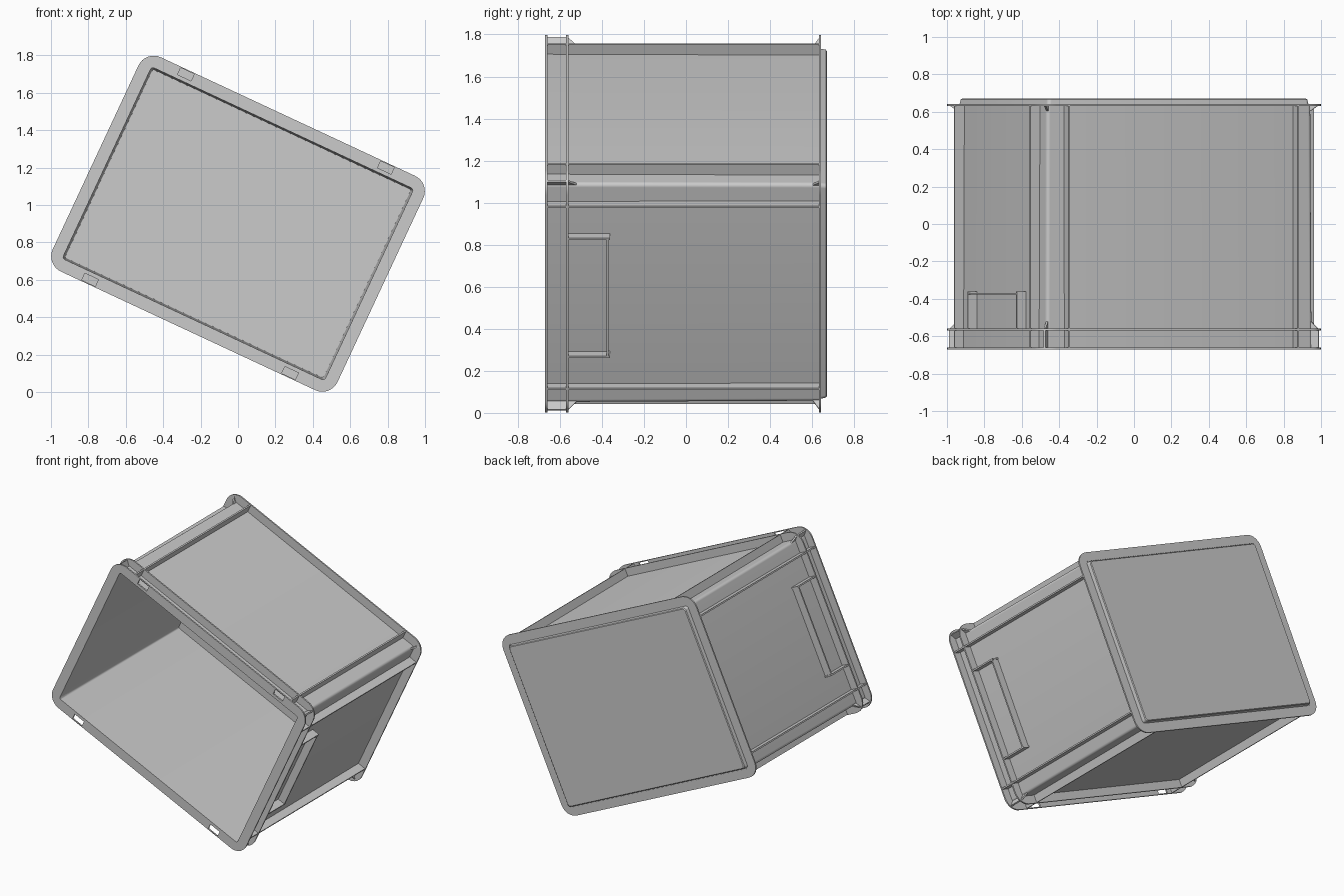
import bpy, bmesh, math
from mathutils import Matrix, Vector

if "Cube" in bpy.data.objects:
    bpy.data.objects.remove(bpy.data.objects["Cube"])

# Local frame: x = long side, z = short side, y = depth (open at -y); whole bin tilted about y
A, B, R = 0.84, 0.632, 0.09          # flange half sizes and corner radius
WA, WB = 0.785, 0.577                # outer wall half sizes
TILT = Matrix.Translation((0, 0, 0.9)) @ Matrix.Rotation(math.radians(25), 4, 'Y')


def add(name, bm):
    bmesh.ops.recalc_face_normals(bm, faces=bm.faces)
    me = bpy.data.meshes.new(name)
    bm.to_mesh(me)
    bm.free()
    ob = bpy.data.objects.new(name, me)
    bpy.context.collection.objects.link(ob)
    ob.matrix_world = TILT
    return ob


def rounded(a, b, r, y, n=8):
    pts = []
    for k, (sx, sz) in enumerate([(1, 1), (-1, 1), (-1, -1), (1, -1)]):
        for i in range(n + 1):
            t = math.pi / 2 * (k + i / n)
            pts.append((sx * (a - r) + r * math.cos(t), y, sz * (b - r) + r * math.sin(t)))
    return pts


def loft(name, sections, ring=False):
    bm = bmesh.new()
    loops = [[bm.verts.new(p) for p in rounded(*s)] for s in sections]
    pairs = list(zip(loops, loops[1:]))
    if ring:
        pairs.append((loops[-1], loops[0]))
    else:
        bm.faces.new(loops[0])
        bm.faces.new(loops[-1])
    for p, q in pairs:
        for i in range(len(p)):
            j = (i + 1) % len(p)
            bm.faces.new((p[i], p[j], q[j], q[i]))
    ob = add(name, bm)
    bpy.context.view_layer.objects.active = ob
    ob.select_set(True)
    bpy.ops.object.shade_smooth_by_angle(angle=math.radians(30))
    ob.select_set(False)
    return ob


def box(bm, lo, hi):
    lo, hi = Vector(lo), Vector(hi)
    bmesh.ops.create_cube(bm, size=1, matrix=Matrix.Translation((lo + hi) / 2)
                          @ Matrix.Diagonal((*(hi - lo), 1)))


# Bin shell: inner floor, inner walls, front edge, outer walls, stepped foot
loft("bin_shell", [
    (0.762, 0.555, 0.012, 0.650), (0.773, 0.565, 0.015, -0.67),
    (WA, WB, 0.02, -0.67), (0.780, 0.572, 0.02, 0.640),
    (0.772, 0.566, 0.02, 0.640), (0.768, 0.562, 0.02, 0.665), (0.763, 0.557, 0.02, 0.67)])


# Thin flanges around the opening and the base
def flange(name, y0, y1):
    ia, ib = WA - 0.006, WB - 0.006
    if y0 < -0.6:
        ia, ib = WA, WB
    return loft(name, [(ia, ib, 0.02, y0), (A, B, R, y0), (A, B, R, y1), (ia, ib, 0.02, y1)], True)


front = flange("front_flange", -0.67, -0.660)
flange("second_flange", -0.570, -0.560)
flange("base_flange", 0.632, 0.642)

# Latch slots through the front flange
bm = bmesh.new()
for su in (-1, 1):
    for sv in (-1, 1):
        u, v = su * 0.59, sv * 0.606
        box(bm, (u - 0.04, -0.70, v - 0.02), (u + 0.04, -0.63, v + 0.02))
cutter = add("slot_cutter", bm)
cutter.hide_render = True
cutter.hide_set(True)
mod = front.modifiers.new("slots", 'BOOLEAN')
mod.operation, mod.object, mod.solver = 'DIFFERENCE', cutter, 'EXACT'

# Long thin ribs beside each corner
T = 0.005
bm = bmesh.new()
for s in (-1, 1):
    for t in (-1, 1):
        zs = sorted((t * (WB - 0.01), t * (B - 0.003)))
        box(bm, (s * 0.675 - T, -0.665, zs[0]), (s * 0.675 + T, 0.636, zs[1]))
        xs = sorted((t * (WA - 0.01), t * (A - 0.003)))
        box(bm, (xs[0], -0.665, s * 0.478 - T), (xs[1], 0.636, s * 0.478 + T))
add("corner_ribs", bm)

# Diagonal gussets bracing the flanges at the corners
bm = bmesh.new()
profiles = [[(-0.02, -0.665), (0.038, -0.665), (0.038, -0.562), (-0.005, -0.52), (-0.02, -0.52)],
            [(-0.02, 0.604), (-0.008, 0.604), (0.038, 0.636), (-0.02, 0.636)]]
for su in (-1, 1):
    for sv in (-1, 1):
        d = Vector((su, 0, sv)).normalized()
        side = Vector((-sv, 0, su)).normalized() * T
        base = Vector((su * (WA - 0.003), 0, sv * (WB - 0.003)))
        for prof in profiles:
            f = bm.faces.new([bm.verts.new(base + d * s + Vector((0, y, 0)) - side) for s, y in prof])
            ext = bmesh.ops.extrude_face_region(bm, geom=[f], use_keep_orig=True)
            bmesh.ops.translate(bm, vec=side * 2,
                                verts=[g for g in ext["geom"] if isinstance(g, bmesh.types.BMVert)])
add("corner_gussets", bm)

# Grip handles on both short sides: two cheeks and a cross plate
for s, name in ((1, "right_handle"), (-1, "left_handle")):
    bm = bmesh.new()
    x0, x1 = sorted((s * (WA - 0.01), s * (A - 0.003)))
    for t in (-1, 1):
        box(bm, (x0, -0.565, t * 0.309 - T), (x1, -0.362, t * 0.309 + T))
    box(bm, (x0, -0.378, -0.309), (x1, -0.368, 0.309))
    add(name, bm)
